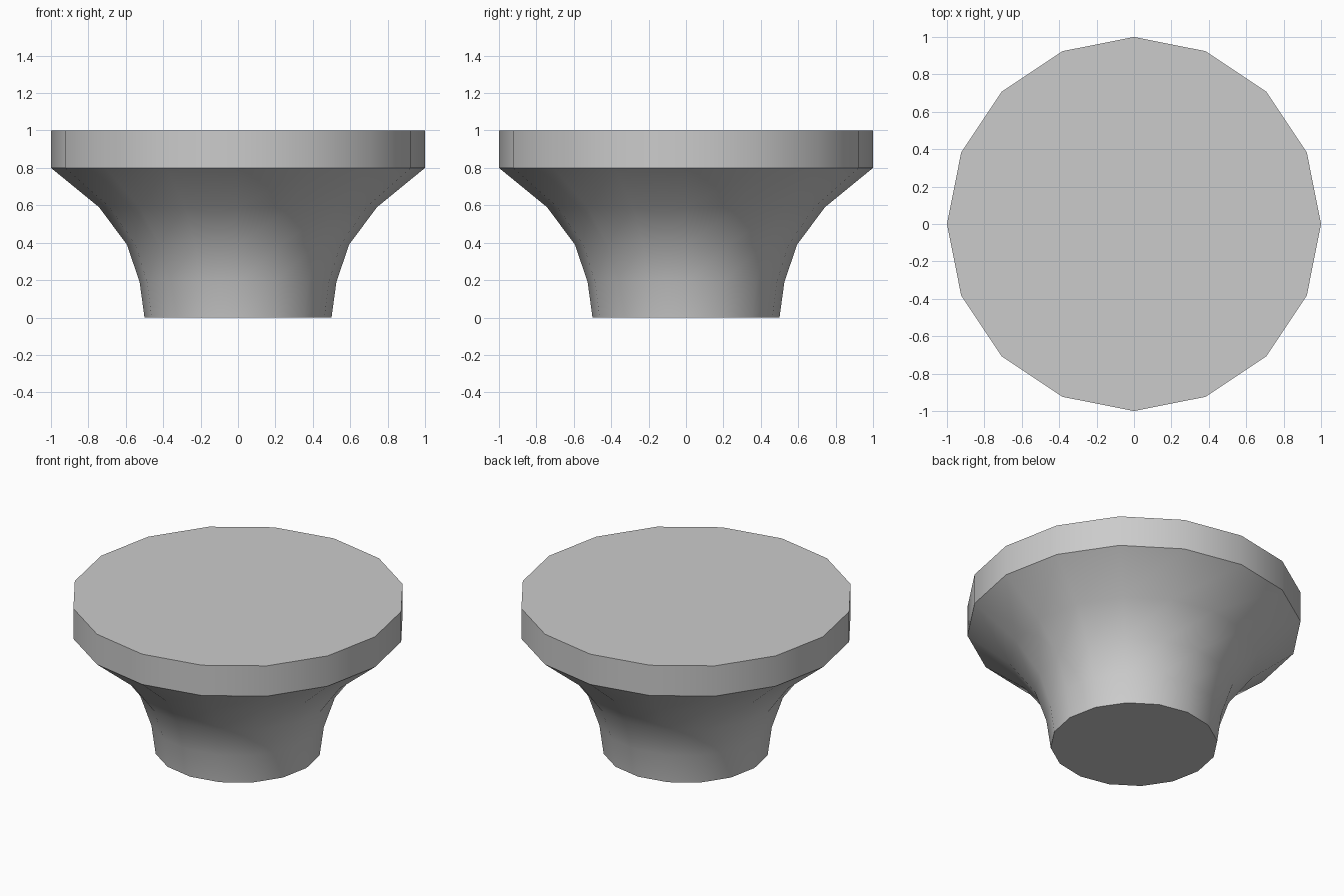
import bpy, bmesh, math

if "Cube" in bpy.data.objects:
    bpy.data.objects.remove(bpy.data.objects["Cube"])

SIDES = 16
# Knob profile as (radius, height), from foot to top rim
profile = [(0.5, 0.0), (0.526, 0.19), (0.594, 0.39), (0.743, 0.59), (1.0, 0.8), (1.0, 1.0)]

bm = bmesh.new()
rings = []
for r, z in profile:
    rings.append([bm.verts.new((r * math.cos(2 * math.pi * i / SIDES),
                                r * math.sin(2 * math.pi * i / SIDES), z))
                  for i in range(SIDES)])

# Flared neck and rim
for low, high in zip(rings, rings[1:]):
    for i in range(SIDES):
        j = (i + 1) % SIDES
        bm.faces.new((low[i], low[j], high[j], high[i]))

# Flat foot and top
bm.faces.new(rings[0][::-1])
bm.faces.new(rings[-1])

mesh = bpy.data.meshes.new("round_knob")
bm.to_mesh(mesh)
bm.free()
knob = bpy.data.objects.new("round_knob", mesh)
bpy.context.collection.objects.link(knob)

# Smooth sides with crisp rim and foot edges
bpy.context.view_layer.objects.active = knob
knob.select_set(True)
bpy.ops.object.shade_smooth_by_angle(angle=math.radians(30))
